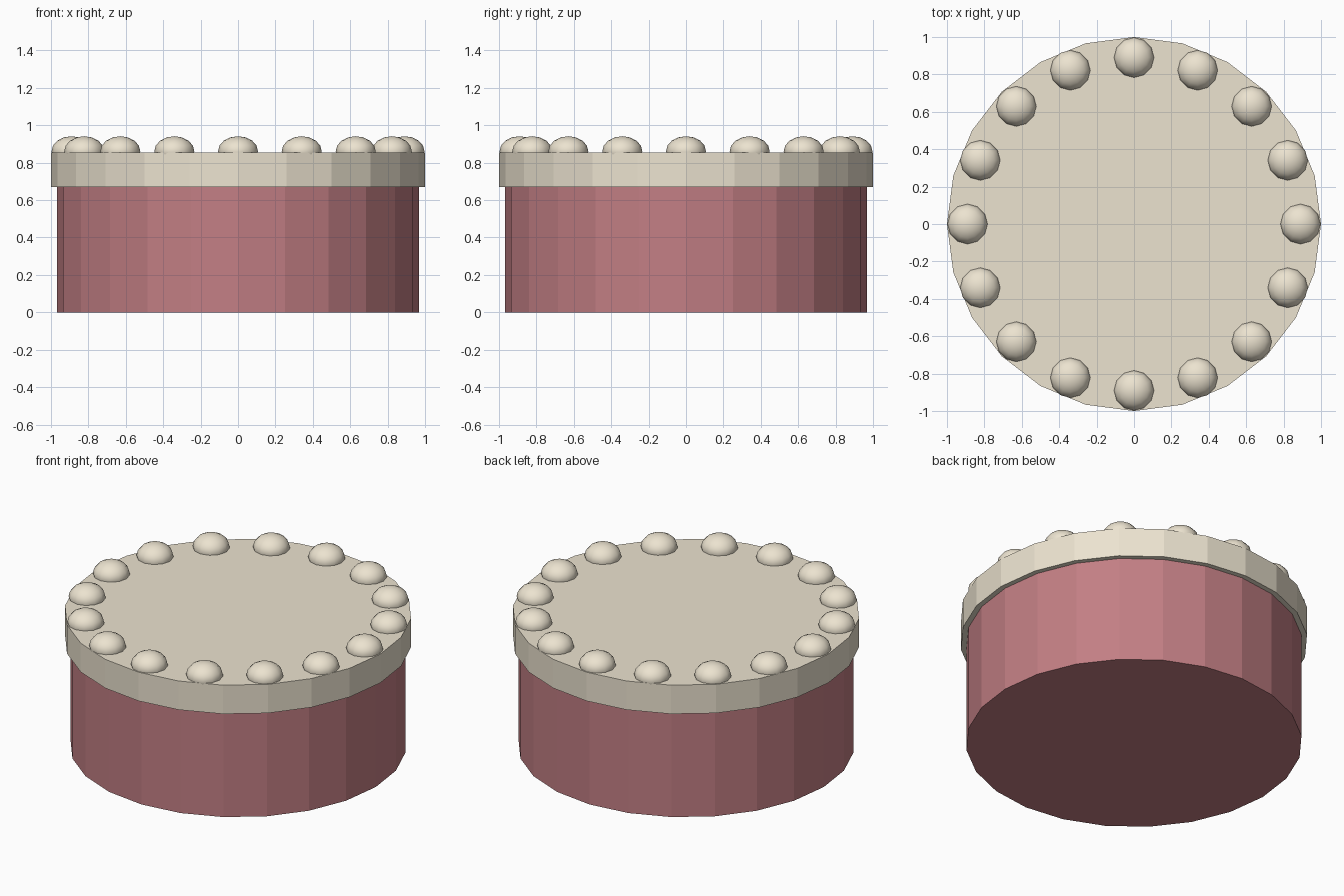
import bpy
from math import sin, cos, pi

if "Cube" in bpy.data.objects:
    bpy.data.objects.remove(bpy.data.objects["Cube"])


def material(name, rgb):
    mat = bpy.data.materials.new(name)
    mat.diffuse_color = (*rgb, 1)
    mat.use_nodes = True
    mat.node_tree.nodes["Principled BSDF"].inputs["Base Color"].default_value = mat.diffuse_color
    return mat


def drum(name, radius, z0, z1, mat):
    bpy.ops.mesh.primitive_cylinder_add(
        vertices=24, radius=radius, depth=z1 - z0, location=(0, 0, (z0 + z1) / 2))
    ob = bpy.context.object
    ob.name = name
    ob.data.materials.append(mat)
    return ob


pink = material("pink_sponge", (0.54, 0.21, 0.23))
cream = material("cream_icing", (0.84, 0.77, 0.63))

# Cake body and overhanging icing slab
drum("cake_body", 0.968, 0, 0.67, pink)
drum("icing_top", 1.0, 0.67, 0.853, cream)

# Ring of sixteen flattened cream balls, half sunk in the icing
COUNT, RING = 16, 0.89
for i in range(COUNT):
    a = 2 * pi * i / COUNT
    bpy.ops.mesh.primitive_uv_sphere_add(
        segments=12, ring_count=8, radius=0.107,
        location=(RING * cos(a), RING * sin(a), 0.861))
    ball = bpy.context.object
    ball.name = f"cream_ball_{i + 1}"
    ball.scale.z = 0.75
    ball.data.materials.append(cream)
    bpy.ops.object.shade_smooth()
